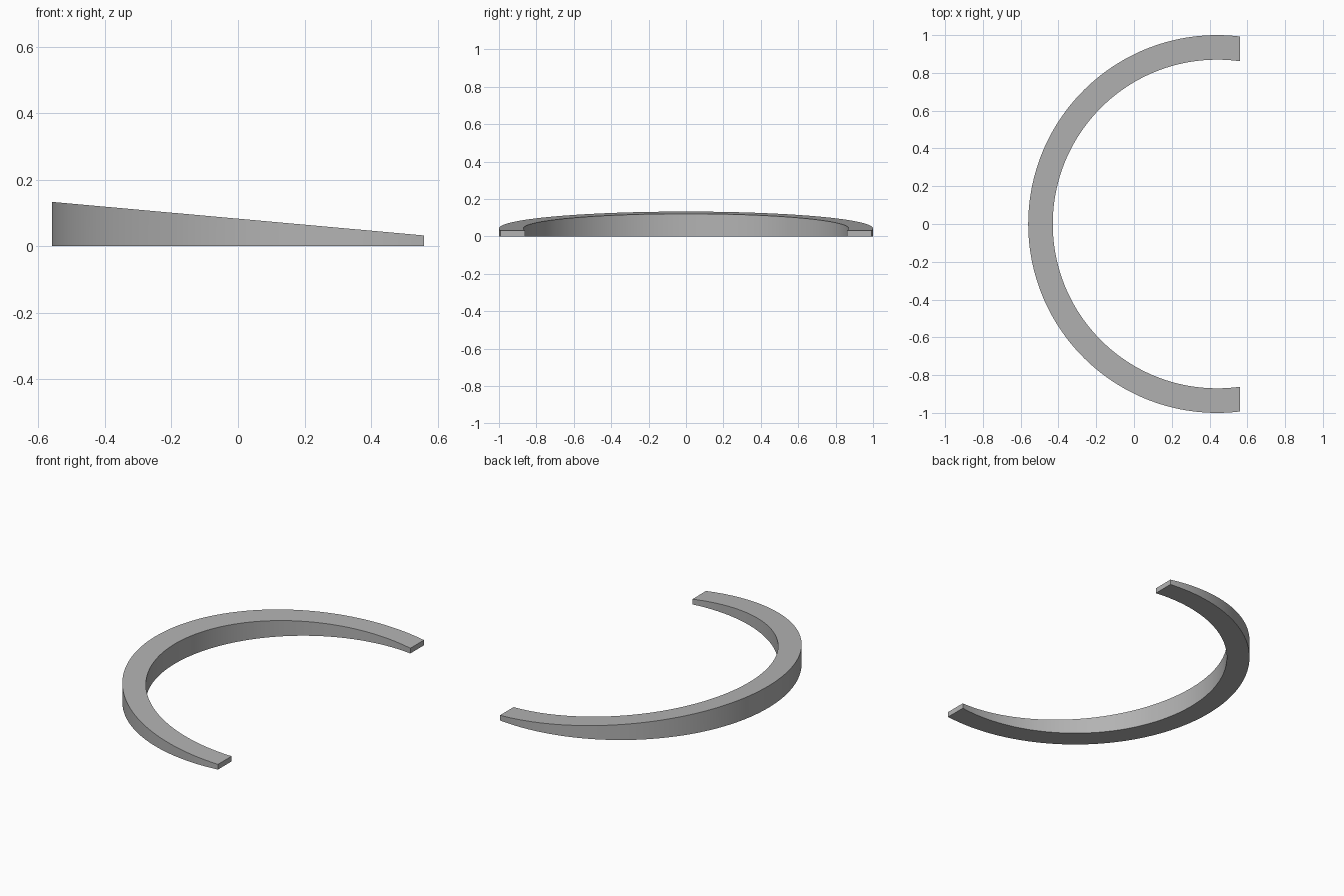
import bpy, bmesh, math

cube = bpy.data.objects.get("Cube")
if cube:
    bpy.data.objects.remove(cube, do_unlink=True)

# Dimensions of the tapered open ring
CENTRE_X, END_X = 0.44, 0.56
OUTER, INNER = 1.0, 0.87
HIGH, LOW = 0.133, 0.032
STEPS = 128

grey = bpy.data.materials.new("plain grey")
grey.use_nodes = True
colour = (0.45, 0.45, 0.45, 1)
grey.diffuse_color = colour
grey.node_tree.nodes["Principled BSDF"].inputs["Base Color"].default_value = colour


def top_height(x):
    """Sloping top, highest at the closed side."""
    return HIGH + (LOW - HIGH) * (x + END_X) / (2 * END_X)


def arc_point(radius, t):
    """Point on an arc whose ends lie on the flat cut at END_X."""
    start = math.acos((END_X - CENTRE_X) / radius)
    angle = start + t * (2 * math.pi - 2 * start)
    return CENTRE_X + radius * math.cos(angle), radius * math.sin(angle)


# Rectangular cross-sections swept round the arc
bm = bmesh.new()
sections = []
for i in range(STEPS + 1):
    ox, oy = arc_point(OUTER, i / STEPS)
    ix, iy = arc_point(INNER, i / STEPS)
    corners = [(ox, oy, 0), (ox, oy, top_height(ox)),
               (ix, iy, top_height(ix)), (ix, iy, 0)]
    sections.append([bm.verts.new(c) for c in corners])
for a, b in zip(sections, sections[1:]):
    for k in range(4):
        n = (k + 1) % 4
        bm.faces.new((a[k], a[n], b[n], b[k]))

# Flat end caps
bm.faces.new(sections[0])
bm.faces.new(sections[-1])
bmesh.ops.recalc_face_normals(bm, faces=bm.faces)

mesh = bpy.data.meshes.new("tapered_open_ring")
bm.to_mesh(mesh)
bm.free()
mesh.materials.append(grey)
ring = bpy.data.objects.new("tapered_open_ring", mesh)
bpy.context.collection.objects.link(ring)

# Smooth curved walls with sharp rims
bpy.ops.object.select_all(action="DESELECT")
ring.select_set(True)
bpy.context.view_layer.objects.active = ring
bpy.ops.object.shade_smooth_by_angle(angle=math.radians(30))
